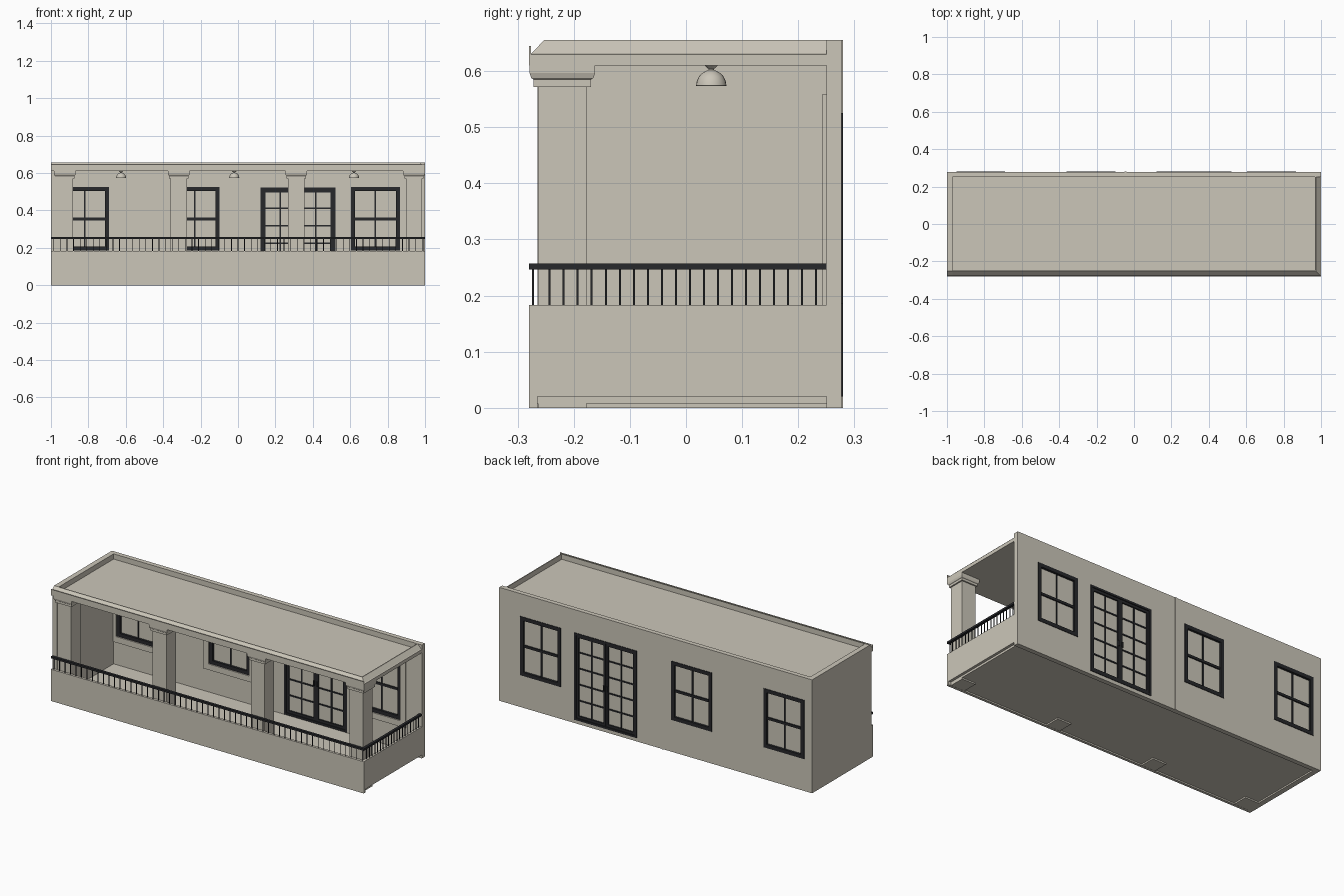
import bpy, bmesh, math

if "Cube" in bpy.data.objects:
    bpy.data.objects.remove(bpy.data.objects["Cube"])

def mat(name, rgb):
    m = bpy.data.materials.new(name)
    m.diffuse_color = (*rgb, 1)
    m.use_nodes = True
    m.node_tree.nodes["Principled BSDF"].inputs["Base Color"].default_value = m.diffuse_color
    return m

STONE = mat("warm_stone", (0.60, 0.565, 0.485))
DARK = mat("dark_metal", (0.020, 0.021, 0.024))

def finish(name, bm, material):
    bmesh.ops.recalc_face_normals(bm, faces=bm.faces)
    me = bpy.data.meshes.new(name)
    bm.to_mesh(me)
    bm.free()
    me.materials.append(material)
    ob = bpy.data.objects.new(name, me)
    bpy.context.collection.objects.link(ob)
    return ob

def boxes(name, spans, material):
    """One object from boxes given as (x0, x1, y0, y1, z0, z1)."""
    bm = bmesh.new()
    for x0, x1, y0, y1, z0, z1 in spans:
        vs = bmesh.ops.create_cube(bm, size=1)["verts"]
        for v in vs:
            v.co = (x0 + (v.co.x + .5) * (x1 - x0),
                    y0 + (v.co.y + .5) * (y1 - y0),
                    z0 + (v.co.z + .5) * (z1 - z0))
    return finish(name, bm, material)

def border(x0, x1, z0, z1, w, y0, y1):
    """Four bars lying inside a rectangle in the wall plane."""
    return [(x0, x0 + w, y0, y1, z0, z1), (x1 - w, x1, y0, y1, z0, z1),
            (x0 + w, x1 - w, y0, y1, z0, z0 + w), (x0 + w, x1 - w, y0, y1, z1 - w, z1)]

WINDOWS = [-0.82, -0.23, 0.735]
WIN_W, WIN_Z0, WIN_Z1 = 0.13, 0.185, 0.525
DOOR = (0.12, 0.52, 0.02, 0.523)

# back wall with openings
wall = boxes("back_wall", [(-1, 1, 0.25, 0.277, 0, 0.655)], STONE)
holes = [(c - WIN_W, c + WIN_W, 0.2, 0.32, WIN_Z0, WIN_Z1) for c in WINDOWS]
holes.append((DOOR[0], DOOR[1], 0.2, 0.32, DOOR[2], DOOR[3]))
cutter = boxes("opening_cutter", holes, STONE)
cutter.hide_render = True
cutter.hide_viewport = True
cutter.display_type = 'WIRE'
mod = wall.modifiers.new("openings", 'BOOLEAN')
mod.operation = 'DIFFERENCE'
mod.solver = 'EXACT'
mod.object = cutter
boxes("wall_seam_strip", [(-0.051, -0.039, 0.277, 0.28, 0, 0.655)], STONE)

# windows: casing, dark frame, bars and pane
for i, c in enumerate(WINDOWS, 1):
    a, b = c - WIN_W, c + WIN_W
    boxes(f"window_casing_{i}", border(a - .034, b + .034, WIN_Z0 - .034, WIN_Z1 + .034, .034, .243, .25), STONE)
    bars = border(a, b, WIN_Z0, WIN_Z1, .021, .25, .28)
    bars.append((a + .02, b - .02, .258, .274, .347, .361))
    bars.append((c - .004, c + .004, .259, .271, WIN_Z0 + .02, WIN_Z1 - .02))
    boxes(f"window_frame_{i}", bars, DARK)
    boxes(f"window_pane_{i}", [(a + .01, b - .01, .263, .267, WIN_Z0 + .01, WIN_Z1 - .01)], STONE)

# double door, each leaf two panes wide and five high
dx0, dx1, dz0, dz1 = DOOR
mid = (dx0 + dx1) / 2
bars = border(dx0, dx1, dz0, dz1, .012, .25, .28)
for a, b in ((dx0 + .012, mid - .001), (mid + .001, dx1 - .012)):
    bars += border(a, b, dz0 + .012, dz1 - .012, .014, .255, .275)
    bars.append(((a + b) / 2 - .004, (a + b) / 2 + .004, .259, .271, dz0 + .02, dz1 - .02))
    for k in range(1, 5):
        z = dz0 + .02 + k * (dz1 - dz0 - .04) / 5
        bars.append((a + .01, b - .01, .259, .271, z - .004, z + .004))
boxes("double_door_frame", bars, DARK)
boxes("door_panes", [(dx0 + .01, dx1 - .01, .263, .267, dz0 + .01, dz1 - .01)], STONE)
boxes("door_handles", [(mid + s - .004, mid + s + .004, .248, .28, .235, .265) for s in (-.011, .011)], DARK)

# left wall, floor, ceiling slab
boxes("left_wall", [(-1, -0.97, -0.265, 0.25, 0, 0.63)], STONE)
boxes("floor", [(-0.97, 0.985, -0.265, 0.25, 0.008, 0.02)], STONE)
boxes("roof_slab", [(-0.97, 0.97, -0.25, 0.25, 0.61, 0.625)], STONE)

# left roof rim, sloped at its front end
bm = bmesh.new()
ends = [[bm.verts.new((x, y, z)) for y, z in ((-.275, .63), (-.25, .655), (.25, .655), (.25, .63))]
        for x in (-1, -0.97)]
bm.faces.new(ends[0])
bm.faces.new(ends[1])
for k in range(4):
    bm.faces.new((ends[0][k], ends[0][(k + 1) % 4], ends[1][(k + 1) % 4], ends[1][k]))
finish("left_roof_rim", bm, STONE)

# sloped cornice swept along the front and the open right side
profile = [(0, .61), (0, .63), (.005, .632), (.027, .655), (.032, .655), (.032, .61)]
bm = bmesh.new()
rows = [[bm.verts.new(p) for p in ((-0.97, -.28 + d, z), (1 - d, -.28 + d, z), (1 - d, .25, z))]
        for d, z in profile]
n = len(rows)
for k in range(n):
    for j in range(2):
        bm.faces.new((rows[k][j], rows[k][j + 1], rows[(k + 1) % n][j + 1], rows[(k + 1) % n][j]))
for j in (0, 2):
    bm.faces.new([r[j] for r in rows])
finish("cornice", bm, STONE)
boxes("front_gutter_lip", [(-1, 1, -.28, -.276, .61, .645)], STONE)
boxes("front_beam_end", [(-1, -0.97, -.28, -.25, .61, .63)], STONE)

# parapet walls
boxes("front_parapet", [(-1, 1, -.28, -.265, 0, .183)], STONE)
boxes("right_parapet", [(.985, 1, -.265, .25, .02, .183)], STONE)

# columns with stepped, flared capitals
for i, x0 in enumerate((-0.97, -0.36, 0.268, 0.898), 1):
    x1, y0, y1 = x0 + .087, -.264, -.177
    boxes(f"column_{i}", [(x0, x1, y0, y1, 0, .61)], STONE)
    bm = bmesh.new()
    prev = None
    for o, z in ((0, .572), (.008, .572), (.008, .585), (.012, .588), (.015, .597), (.015, .61)):
        ring = [bm.verts.new(p) for p in ((x0 - o, y0 - o, z), (x1 + o, y0 - o, z),
                                          (x1 + o, y1 + o, z), (x0 - o, y1 + o, z))]
        if prev:
            for k in range(4):
                bm.faces.new((prev[k], prev[(k + 1) % 4], ring[(k + 1) % 4], ring[k]))
        prev = ring
    bm.faces.new(prev)
    finish(f"column_capital_{i}", bm, STONE)

# railing on the front and right parapets
boxes("front_handrail", [(-1, 1, -.28, -.265, .246, .257)], DARK)
boxes("right_handrail", [(.985, 1, -.265, .25, .246, .257)], DARK)
t = .0018
nf = 56
front = [-.985 + k * 1.97 / nf for k in range(nf + 1)]
boxes("front_balusters", [(x - t, x + t, -.2725 - t, -.2725 + t, .183, .246) for x in front], DARK)
side = [-.243 + .025 * k for k in range(20)]
boxes("right_balusters", [(.9925 - t, .9925 + t, y - t, y + t, .183, .246) for y in side], DARK)

# dome ceiling lamps, turned from a profile
lamp_profile = [(.012, .61), (.005, .604), (.005, .602)]
lamp_profile += [(.027 * math.sin(a), .574 + .028 * math.cos(a))
                 for a in (math.radians(d) for d in (18, 36, 54, 72, 90))]
lamp_profile += [(.025, .573)]
for i, x in enumerate((-0.625, -0.02, 0.62), 1):
    bm = bmesh.new()
    seg = 24
    rings = [[bm.verts.new((x + r * math.cos(2 * math.pi * k / seg),
                            .045 + r * math.sin(2 * math.pi * k / seg), z)) for k in range(seg)]
             for r, z in lamp_profile]
    for lo, hi in zip(rings, rings[1:]):
        for k in range(seg):
            bm.faces.new((lo[k], lo[(k + 1) % seg], hi[(k + 1) % seg], hi[k]))
    bm.faces.new(rings[0])
    bm.faces.new(rings[-1])
    lamp = finish(f"ceiling_lamp_{i}", bm, STONE)
    bpy.ops.object.select_all(action='DESELECT')
    lamp.select_set(True)
    bpy.context.view_layer.objects.active = lamp
    bpy.ops.object.shade_smooth_by_angle(angle=math.radians(35))
